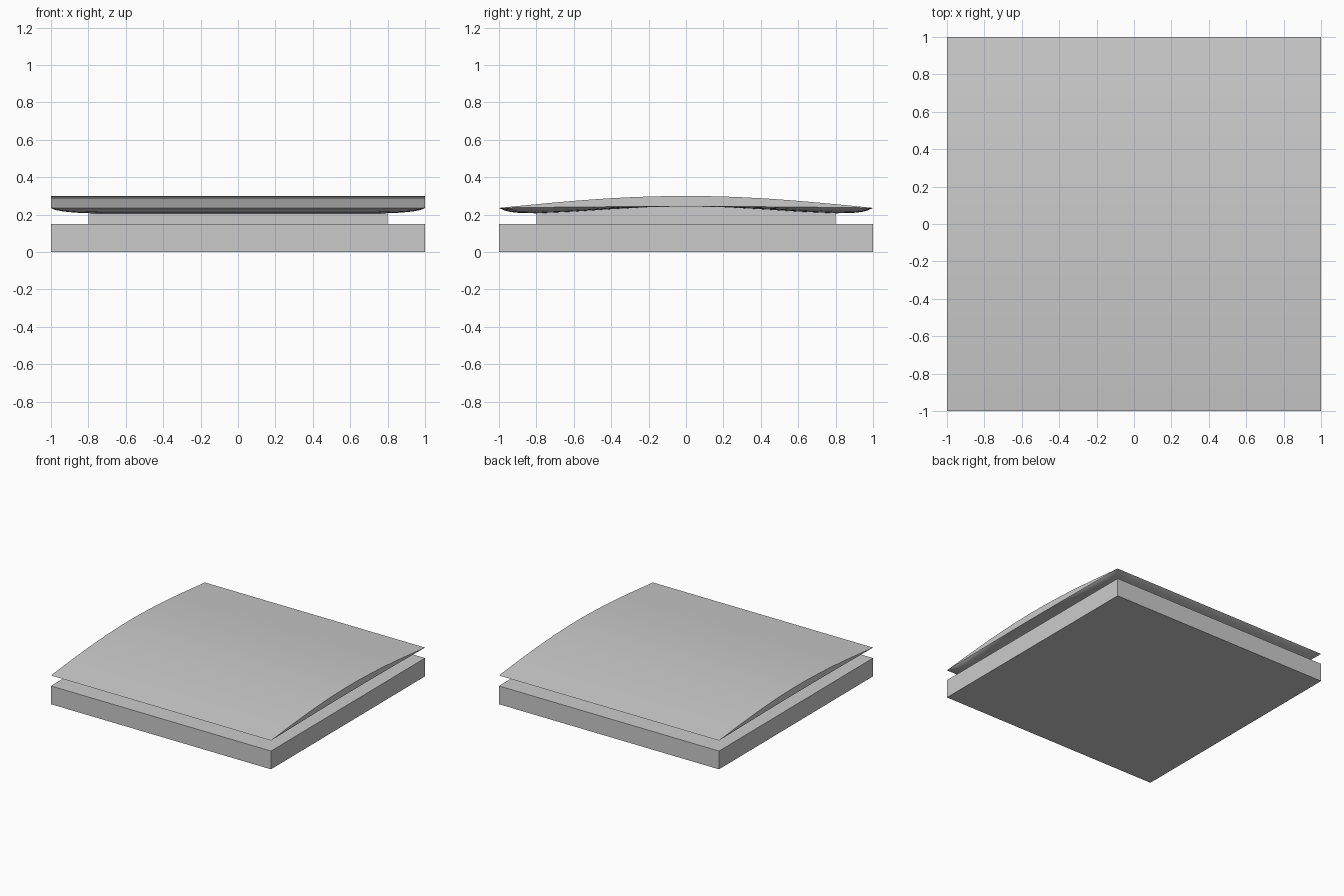
import bpy, bmesh, math

if "Cube" in bpy.data.objects:
    bpy.data.objects.remove(bpy.data.objects["Cube"])


def box(name, half, z0, z1):
    bpy.ops.mesh.primitive_cube_add(size=1, location=(0, 0, (z0 + z1) / 2))
    ob = bpy.context.object
    ob.name = name
    ob.scale = (2 * half, 2 * half, z1 - z0)
    bpy.ops.object.transform_apply(location=False, scale=True)
    return ob


# Square base slab and the recessed block carrying the cushion
box("base_slab", 1.0, 0.0, 0.15)
box("support_block", 0.8, 0.15, 0.245)

# Cushion: crowned top, sagging underside with rounded rim
LOW = [(0, .244), (.2, .24), (.4, .229), (.6, .216), (.8, .207),
       (.9, .21), (.96, .217), (1, .236)]


def lerp(pts, t):
    for (a, va), (b, vb) in zip(pts, pts[1:]):
        if t <= b:
            return va + (vb - va) * (t - a) / (b - a)
    return pts[-1][1]


def top_z(y):
    return 0.236 + 0.064 * math.cos(math.pi / 2 * y)


def bottom_z(x, y):
    rim = 0.236 + 0.008 * math.cos(math.pi / 2 * y)
    u = max(0, (abs(x) - 0.75) / 0.25)
    f = math.sqrt(max(0, 1 - u * u))
    return rim + (lerp(LOW, abs(y)) - rim) * f


half = [0, .2, .4, .6, .75, .8, .85, .9, .94, .97, .99, 1]
xs = [-v for v in half[:0:-1]] + half
ys = [-v for v in half[:0:-1]] + half
ys = sorted(set(ys + [s * v for v in (.1, .3, .5, .7) for s in (-1, 1)]))

bm = bmesh.new()
top = [[bm.verts.new((x, y, top_z(y))) for x in xs] for y in ys]
bot = [[bm.verts.new((x, y, bottom_z(x, y))) for x in xs] for y in ys]
for j in range(len(ys) - 1):
    for i in range(len(xs) - 1):
        for g in (top, bot):
            bm.faces.new((g[j][i], g[j][i + 1], g[j + 1][i + 1], g[j + 1][i]))
    for i in (0, -1):
        bm.faces.new((top[j][i], top[j + 1][i], bot[j + 1][i], bot[j][i]))
bmesh.ops.remove_doubles(bm, verts=bm.verts, dist=1e-5)
bmesh.ops.recalc_face_normals(bm, faces=bm.faces)
me = bpy.data.meshes.new("cushion_top")
bm.to_mesh(me)
bm.free()
ob = bpy.data.objects.new("cushion_top", me)
bpy.context.collection.objects.link(ob)
bpy.ops.object.select_all(action='DESELECT')
ob.select_set(True)
bpy.context.view_layer.objects.active = ob
bpy.ops.object.shade_smooth_by_angle(angle=math.radians(30))
